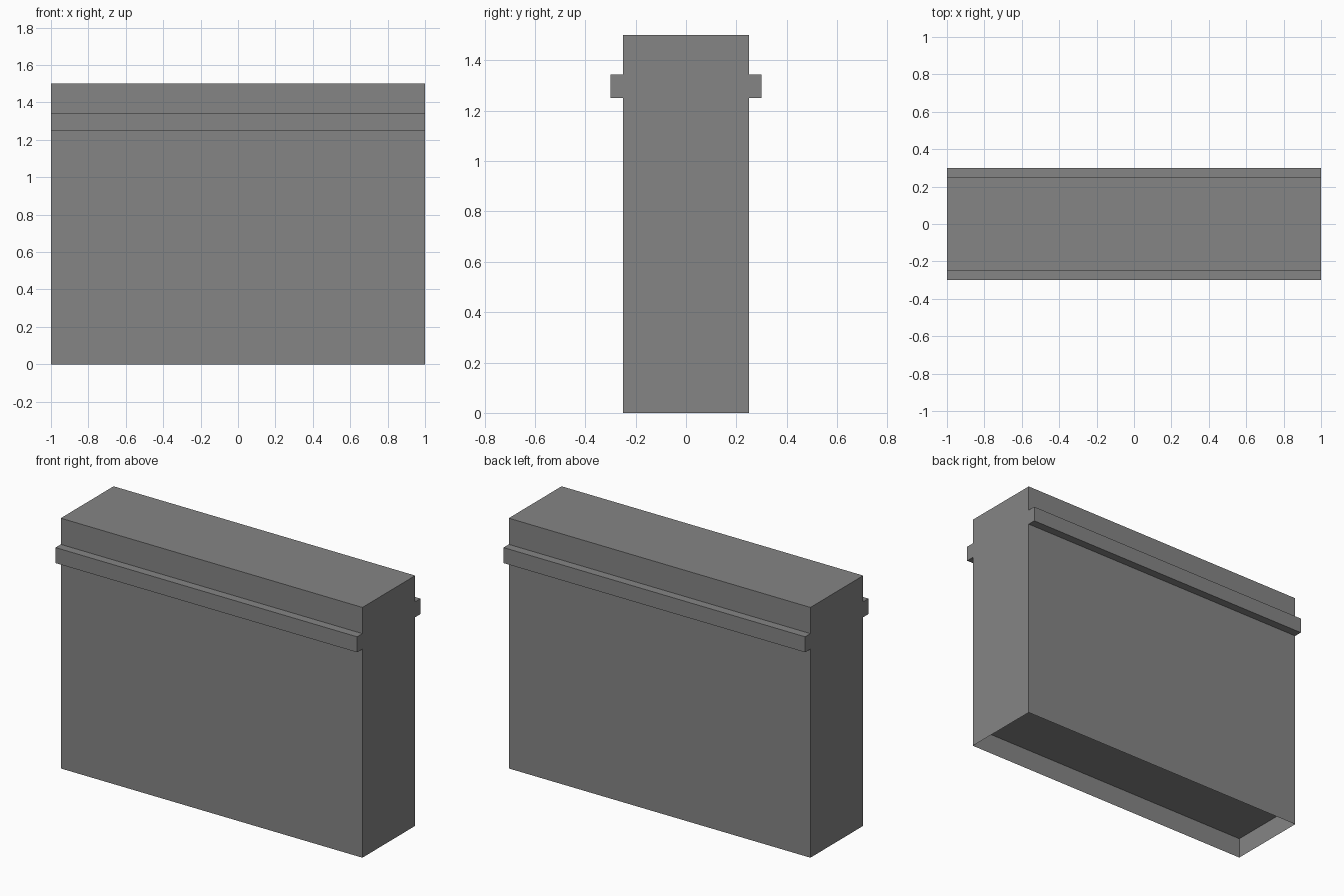
import bpy, bmesh

if "Cube" in bpy.data.objects:
    bpy.data.objects.remove(bpy.data.objects["Cube"])

HALF_LEN = 1.0
PANEL_Z = 0.125   # height of the recessed underside

# Half cross-section (y, z) of the wall with its ledge, mirrored across y
half = [(0.25, 0), (0.25, 1.25), (0.30, 1.25), (0.30, 1.343), (0.25, 1.343), (0.25, 1.5)]
profile = half + [(-y, z) for y, z in reversed(half)]

bm = bmesh.new()

# Wall body: profile extruded along x
end = bm.faces.new([bm.verts.new((-HALF_LEN, y, z)) for y, z in profile])
ext = bmesh.ops.extrude_face_region(bm, geom=[end], use_keep_orig=True)
moved = [g for g in ext["geom"] if isinstance(g, bmesh.types.BMVert)]
bmesh.ops.translate(bm, verts=moved, vec=(2 * HALF_LEN, 0, 0))
bmesh.ops.recalc_face_normals(bm, faces=bm.faces[:])

# Open base: remove the bottom face, leaving thin walls
bottom = [f for f in bm.faces if all(v.co.z < 1e-5 for v in f.verts)]
bmesh.ops.delete(bm, geom=bottom, context='FACES_ONLY')

# Recessed underside panel facing down
corners = [(-1, -1), (-1, 1), (1, 1), (1, -1)]
bm.faces.new([bm.verts.new((sx * HALF_LEN, sy * 0.25, PANEL_Z)) for sx, sy in corners])

mesh = bpy.data.meshes.new("wall_with_ledge")
bm.to_mesh(mesh)
bm.free()

# Dark grey finish
dark_grey = bpy.data.materials.new("dark_grey")
dark_grey.diffuse_color = (0.235, 0.235, 0.235, 1)
dark_grey.use_nodes = True
dark_grey.node_tree.nodes["Principled BSDF"].inputs["Base Color"].default_value = dark_grey.diffuse_color
mesh.materials.append(dark_grey)

bpy.context.collection.objects.link(bpy.data.objects.new("wall_with_ledge", mesh))
